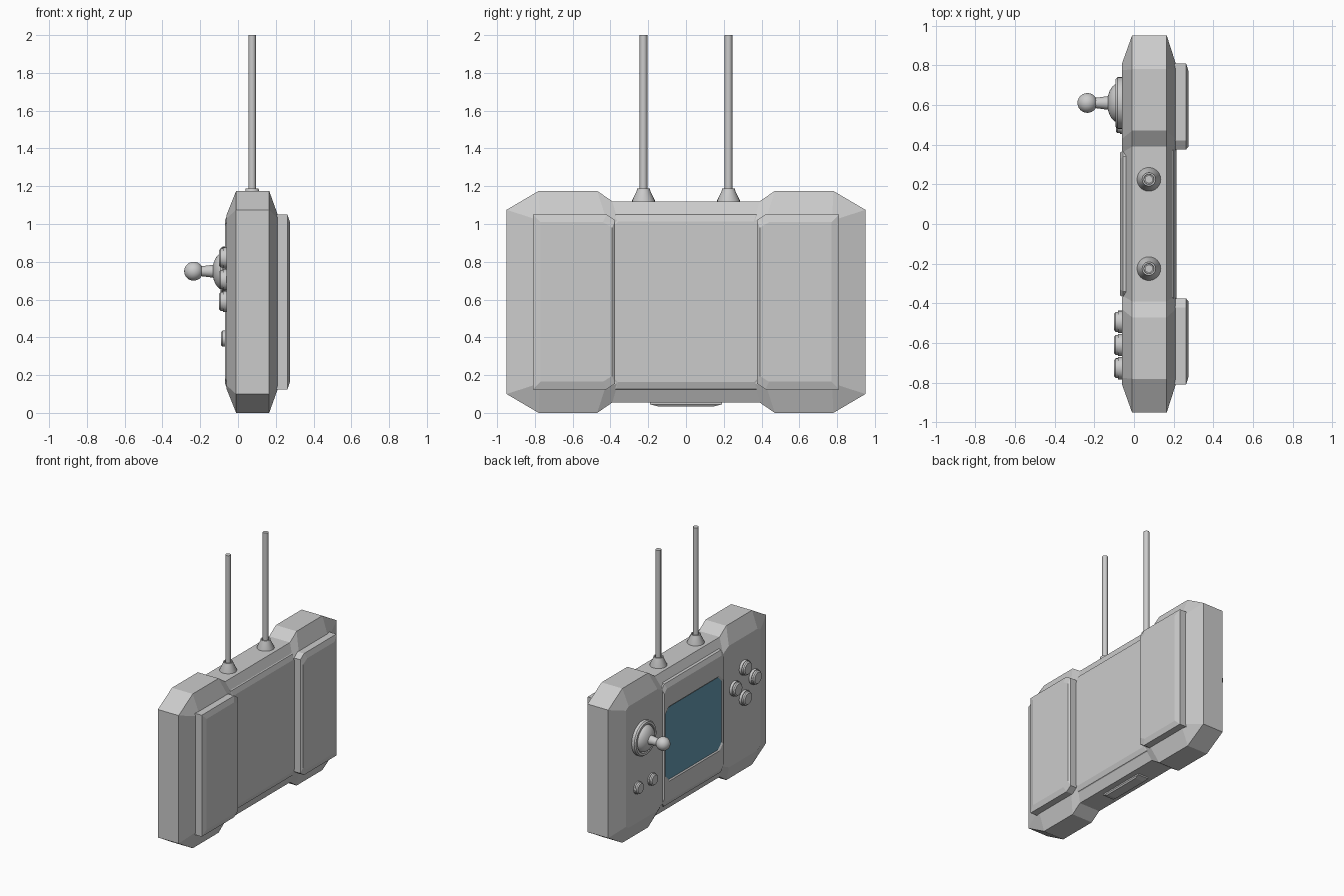
import bpy, bmesh, math

if "Cube" in bpy.data.objects:
    bpy.data.objects.remove(bpy.data.objects["Cube"])

MID = 0.5875  # mirror height of the body


def loft(name, sections, axis='x', smooth=False, caps=(True, True)):
    """Bridge equal-length 2D outlines placed along an axis."""
    bm = bmesh.new()
    rings = []
    for h, pts in sections:
        rings.append([bm.verts.new((h, a, b) if axis == 'x' else (a, b, h)) for a, b in pts])
    n = len(rings[0])
    for r, s in zip(rings, rings[1:]):
        for i in range(n):
            j = (i + 1) % n
            bm.faces.new((r[i], r[j], s[j], s[i]))
    if caps[0]:
        bm.faces.new(rings[0])
    if caps[1]:
        bm.faces.new(rings[-1])
    bmesh.ops.recalc_face_normals(bm, faces=bm.faces)
    me = bpy.data.meshes.new(name)
    bm.to_mesh(me)
    bm.free()
    ob = bpy.data.objects.new(name, me)
    bpy.context.collection.objects.link(ob)
    if smooth:
        shade(ob)
    return ob


def shade(ob):
    bpy.ops.object.select_all(action='DESELECT')
    ob.select_set(True)
    bpy.context.view_layer.objects.active = ob
    bpy.ops.object.shade_smooth_by_angle(angle=math.radians(30))


def lathe(name, centre, profile, axis='x', sides=24):
    """Turn a (height, radius) profile around a centre line."""
    a, b = centre
    circ = [(math.cos(t * math.tau / sides), math.sin(t * math.tau / sides)) for t in range(sides)]
    return loft(name, [(h, [(a + r * c, b + r * s) for c, s in circ]) for h, r in profile], axis, True)


def mirror4(q):
    """Mirror a quarter outline (y, z) into a full one."""
    half = q + [(-y, z) for y, z in reversed(q)]
    return half + [(y, 2 * MID - z) for y, z in reversed(half)]


def octagon(w, h, c):
    return mirror4([(w, MID + h - c), (w - c, MID + h)])


# body shell with chamfered front and back
outer = mirror4([(0.95, 1.075), (0.78, 1.175), (0.47, 1.175), (0.39, 1.12)])
inner = mirror4([(0.81, 1.03), (0.775, 1.05), (0.43, 1.05), (0.36, 1.015)])
loft("body", [(-0.06, inner), (-0.01, outer), (0.165, outer), (0.21, inner)])

# raised centre panels; the front one has the screen recess
loft("front_panel", [(-0.03, octagon(0.37, 0.475, 0.03)),
                     (-0.055, octagon(0.37, 0.465, 0.03)),
                     (-0.07, octagon(0.36, 0.43, 0.03)),
                     (-0.07, octagon(0.345, 0.285, 0.04)),
                     (-0.062, octagon(0.335, 0.275, 0.04))], caps=(True, False))
loft("back_panel", [(0.18, octagon(0.40, 0.475, 0.03)),
                    (0.20, octagon(0.40, 0.462, 0.03)),
                    (0.213, octagon(0.39, 0.425, 0.03))])

# screen
screen = loft("screen", [(-0.0625, octagon(0.337, 0.277, 0.04)),
                         (-0.05, octagon(0.337, 0.277, 0.04))])
mat = bpy.data.materials.new("screen_blue")
mat.diffuse_color = (0.13, 0.33, 0.45, 1)
mat.use_nodes = True
mat.node_tree.nodes["Principled BSDF"].inputs["Base Color"].default_value = mat.diffuse_color
screen.data.materials.append(mat)


# rear grips, chamfered at their inner corners
def grip_outline(side, d):
    q = [(0.81 - d, 1.05 - d), (0.42 + d * 0.5, 1.05 - d), (0.375 + d * 0.4, 1.02 - d)]
    pts = q + [(y, 2 * MID - z) for y, z in reversed(q)]
    return [(side * y, z) for y, z in pts]


for side, label in ((1, "left"), (-1, "right")):
    loft(label + "_rear_grip", [(0.19, grip_outline(side, 0)), (0.262, grip_outline(side, 0)),
                                (0.275, grip_outline(side, 0.04))])
    # antenna with conical socket
    c = (0.075, side * 0.225)
    lathe(label + "_antenna_socket", c, [(1.10, 0.06), (1.125, 0.06), (1.175, 0.036),
                                         (1.187, 0.034), (1.187, 0.026), (1.175, 0.024)], 'z')
    lathe(label + "_antenna", c, [(1.15, 0.02), (2.0, 0.02)], 'z', 16)

# underside plate
loft("bottom_plate", [(z, [(0.075 + sx * w, sy * l) for sx, sy in ((1, 1), (-1, 1), (-1, -1), (1, -1))])
                      for z, w, l in ((0.06, 0.045, 0.19), (0.045, 0.045, 0.19), (0.035, 0.038, 0.15))], 'z')

# joystick: collar, dome, stick and ball
stick = (0.61, 0.75)
lathe("joystick_collar", stick, [(-0.05, 0.13), (-0.082, 0.13), (-0.092, 0.122),
                                 (-0.092, 0.105), (-0.08, 0.10)], sides=32)
lathe("joystick_dome", stick, [(-0.075 - 0.06 * math.sin(t), 0.1 * math.cos(t))
                               for t in [k * 1.45 / 8 for k in range(9)]], sides=32)
lathe("joystick_stick", stick, [(-0.12, 0.036), (-0.14, 0.033), (-0.21, 0.024)])
bpy.ops.mesh.primitive_uv_sphere_add(segments=24, ring_count=14, radius=0.05, location=(-0.235, *stick))
ball = bpy.context.object
ball.name = "joystick_ball"
shade(ball)


# push buttons
def button(name, y, z, r, top):
    lathe(name, (y, z), [(-0.05, r), (top + 0.02, r), (top + 0.02, r * 0.9),
                         (top + 0.008, r * 0.9), (top, r * 0.75)])


for i, (dy, dz) in enumerate(((0.117, 0), (-0.117, 0), (0, 0.115), (0, -0.115))):
    button(f"action_button_{i + 1}", -0.61 + dy, 0.705 + dz, 0.056, -0.1)
for i, y in enumerate((0.67, 0.5)):
    button(f"small_button_{i + 1}", y, 0.393, 0.047, -0.09)
